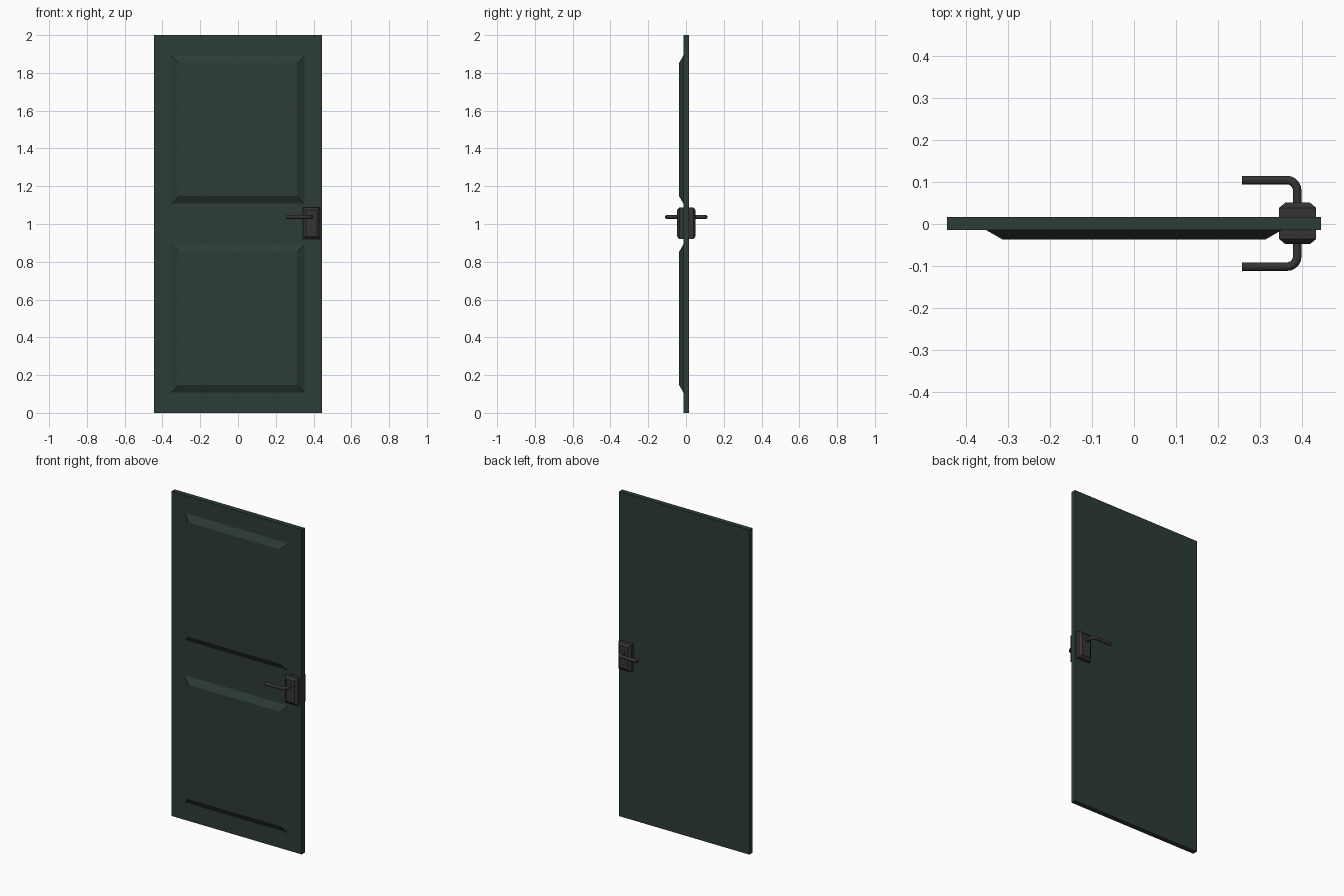
import bpy, bmesh, math
from mathutils import Vector

cube = bpy.data.objects.get("Cube")
if cube:
    bpy.data.objects.remove(cube, do_unlink=True)

MID = 0.0015       # centre plane of the door thickness
HALF = 0.0155      # half thickness of the door


def material(name, rgb):
    m = bpy.data.materials.new(name)
    m.use_nodes = True
    m.diffuse_color = (*rgb, 1)
    m.node_tree.nodes["Principled BSDF"].inputs["Base Color"].default_value = (*rgb, 1)
    return m


green = material("dark green paint", (0.026, 0.045, 0.037))
metal = material("dark grey metal", (0.036, 0.034, 0.035))


def add_mesh(name, bm, mat):
    bmesh.ops.recalc_face_normals(bm, faces=bm.faces)
    mesh = bpy.data.meshes.new(name)
    bm.to_mesh(mesh)
    bm.free()
    mesh.materials.append(mat)
    obj = bpy.data.objects.new(name, mesh)
    bpy.context.collection.objects.link(obj)
    return obj


def loft_box(name, centre, half, rings, mat):
    """Stack rectangles along y; each ring is (y, inset)."""
    bm = bmesh.new()
    loops = []
    for y, inset in rings:
        w, h = half[0] - inset, half[1] - inset
        loops.append([bm.verts.new((centre[0] + sx * w, y, centre[1] + sz * h))
                      for sx, sz in ((-1, -1), (1, -1), (1, 1), (-1, 1))])
    for a, b in zip(loops, loops[1:]):
        for i in range(4):
            j = (i + 1) % 4
            bm.faces.new((a[i], a[j], b[j], b[i]))
    bm.faces.new(loops[0])
    bm.faces.new(loops[-1])
    return add_mesh(name, bm, mat)


def sweep_lever(name, side):
    """Round bar leaving the plate, bending, then running towards -x."""
    r, bend, x0, reach, z = 0.0105, 0.025, 0.388, 0.103, 1.037
    path = [(x0, 0.04, 0.0)]
    for i in range(6):
        a = math.radians(18 * i)
        path.append((x0 - bend + bend * math.cos(a),
                     reach - bend + bend * math.sin(a), a))
    path.append((0.257, reach, math.pi / 2))
    bm = bmesh.new()
    sides, loops = 12, []
    for x, y, a in path:
        across = Vector((math.cos(a), side * math.sin(a), 0))
        centre = Vector((x, MID + side * y, z))
        loops.append([bm.verts.new(centre + r * (across * math.cos(t) + Vector((0, 0, math.sin(t)))))
                      for t in (2 * math.pi * (k + 0.5) / sides for k in range(sides))])
    for a, b in zip(loops, loops[1:]):
        for i in range(sides):
            j = (i + 1) % sides
            bm.faces.new((a[i], a[j], b[j], b[i]))
    bm.faces.new(loops[0])
    bm.faces.new(loops[-1])
    obj = add_mesh(name, bm, metal)
    for o in bpy.context.selected_objects:
        o.select_set(False)
    obj.select_set(True)
    bpy.context.view_layer.objects.active = obj
    bpy.ops.object.shade_smooth_by_angle(angle=math.radians(40))


# Door slab
loft_box("door_slab", (0, 1), (0.444, 1), [(MID - HALF, 0), (MID + HALF, 0)], green)

# Raised panels with sloping borders on the front
for name, z in (("lower_panel", 0.5), ("upper_panel", 1.5)):
    loft_box(name, (0, z), (0.352, 0.392),
             [(MID - HALF + 0.002, 0), (MID - HALF, 0), (-0.037, 0.04)], green)

# Latch plates and levers on both faces
for name, side in (("front", -1), ("back", 1)):
    loft_box(name + "_latch_plate", (0.389, 1.004), (0.044, 0.084),
             [(MID + side * d, inset) for d, inset in ((0.012, 0), (0.037, 0), (0.0495, 0.015))],
             metal)
    sweep_lever(name + "_lever", side)
